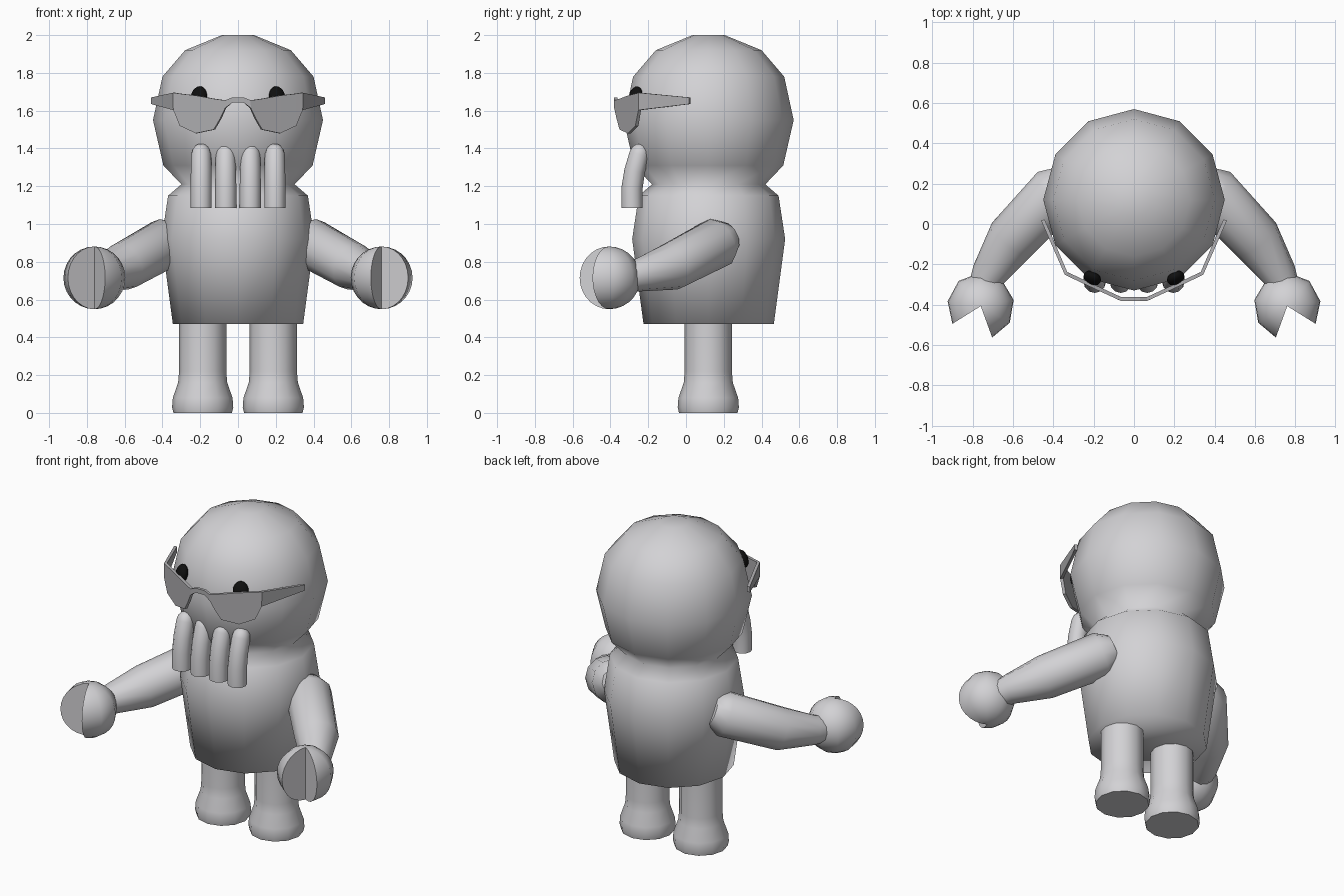
import bpy, bmesh, math
from mathutils import Vector

if "Cube" in bpy.data.objects:
    bpy.data.objects.remove(bpy.data.objects["Cube"])


def material(name, rgb):
    m = bpy.data.materials.new(name)
    m.diffuse_color = (*rgb, 1)
    m.use_nodes = True
    m.node_tree.nodes["Principled BSDF"].inputs["Base Color"].default_value = m.diffuse_color
    return m


GREY = material("light_grey", (0.65, 0.645, 0.665))
DARK = material("mid_grey", (0.43, 0.425, 0.44))
BLACK = material("black", (0.005, 0.005, 0.005))


def finish(name, bm, mat, angle=None):
    """Turn a bmesh into an object; angle is the smoothing limit in degrees."""
    bmesh.ops.recalc_face_normals(bm, faces=bm.faces[:])
    me = bpy.data.meshes.new(name)
    bm.to_mesh(me)
    bm.free()
    me.materials.append(mat)
    ob = bpy.data.objects.new(name, me)
    bpy.context.collection.objects.link(ob)
    if angle:
        bpy.ops.object.select_all(action='DESELECT')
        ob.select_set(True)
        bpy.context.view_layer.objects.active = ob
        bpy.ops.object.shade_smooth_by_angle(angle=math.radians(angle))
    return ob


def skin(bm, rings):
    """Join closed rings of points with quads and cap both ends."""
    vs = [[bm.verts.new(p) for p in r] for r in rings]
    n = len(vs[0])
    for a, b in zip(vs, vs[1:]):
        for i in range(n):
            bm.faces.new((a[i], a[(i + 1) % n], b[(i + 1) % n], b[i]))
    bm.faces.new(vs[0])
    bm.faces.new(vs[-1])


def lathe(name, profile, cx, cy, n, mat, angle):
    bm = bmesh.new()
    skin(bm, [[(cx + r * math.cos(2 * math.pi * i / n),
                cy + r * math.sin(2 * math.pi * i / n), z) for i in range(n)]
              for r, z in profile])
    return finish(name, bm, mat, angle)


def tube(name, path, n, mat, angle):
    """Sweep a round section along (x, y, z, radius) points."""
    pts = [Vector(p[:3]) for p in path]
    rings = []
    for i, p in enumerate(pts):
        t = (pts[min(i + 1, len(pts) - 1)] - pts[max(i - 1, 0)]).normalized()
        u = t.cross(Vector((0, 0, 1) if abs(t.z) < 0.8 else (1, 0, 0))).normalized()
        v = t.cross(u)
        r = path[i][3]
        rings.append([p + r * (u * math.cos(2 * math.pi * k / n)
                               + v * math.sin(2 * math.pi * k / n)) for k in range(n)])
    bm = bmesh.new()
    skin(bm, rings)
    return finish(name, bm, mat, angle)


# Head and torso in one turned shape
lathe("head_and_torso",
      [(0.345, 0.47), (0.405, 0.92), (0.37, 1.15), (0.30, 1.21), (0.395, 1.31),
       (0.45, 1.55), (0.40, 1.78), (0.28, 1.92), (0.085, 2.0)],
      0, 0.12, 12, GREY, 120)


def claw(name, s):
    """Ball hand with an open wedge, turned about a vertical axis."""
    bm = bmesh.new()
    c, r, rows, segs = Vector((s * 0.76, -0.407, 0.715)), 0.166, 14, 7
    cols = []
    for j in range(segs + 1):
        a = math.radians(-32 + 282 * j / segs)
        cols.append([bm.verts.new(c + r * Vector((
            s * math.sin(t) * math.cos(a), math.sin(t) * math.sin(a), math.cos(t))))
            for t in (math.pi * k / rows for k in range(1, rows))])
    top = bm.verts.new(c + Vector((0, 0, r)))
    bottom = bm.verts.new(c - Vector((0, 0, r)))
    for a, b in zip(cols, cols[1:]):
        bm.faces.new((top, a[0], b[0]))
        bm.faces.new((bottom, a[-1], b[-1]))
        for k in range(rows - 2):
            bm.faces.new((a[k], a[k + 1], b[k + 1], b[k]))
    # flat walls of the wedge
    bm.faces.new([top] + cols[0] + [bottom])
    bm.faces.new([top] + cols[-1] + [bottom])
    return finish(name, bm, GREY, 50)


for side, s in (("left", 1), ("right", -1)):
    # Arm bending forward to the wrist
    tube(side + "_arm",
         [(s * 0.33, 0.215, 0.93, 0.09), (s * 0.38, 0.165, 0.90, 0.135),
          (s * 0.605, -0.075, 0.775, 0.128), (s * 0.72, -0.25, 0.73, 0.088),
          (s * 0.74, -0.31, 0.72, 0.08)], 12, GREY, 60)
    claw(side + "_claw", s)
    # Leg flaring into the foot
    lathe(side + "_leg",
          [(0.155, 0), (0.162, 0.03), (0.158, 0.08), (0.13, 0.16), (0.125, 0.22), (0.125, 0.5)],
          s * 0.187, 0.118, 12, GREY, 60)
    # Eye, a flattened ball following the head surface
    bm = bmesh.new()
    bmesh.ops.create_uvsphere(bm, u_segments=16, v_segments=10, radius=1)
    eye = finish(side + "_eye", bm, BLACK, 60)
    eye.scale = (0.046, 0.032, 0.058)
    eye.rotation_euler = (math.radians(-14), 0, s * math.radians(29))
    eye.location = (s * 0.207, -0.268, 1.672)

# Four mouth tentacles with rounded tops and flat ends
for i in range(4):
    x = -0.195 + 0.13 * i
    tube(f"tentacle_{i + 1}",
         [(x, -0.286, 1.085, 0.056), (x, -0.286, 1.19, 0.056), (x, -0.272, 1.28, 0.055),
          (x, -0.247, 1.37, 0.053), (x, -0.239, 1.395, 0.046), (x, -0.232, 1.412, 0.032),
          (x, -0.229, 1.42, 0.012)], 12, GREY, 60)

# Glasses: wraparound strip of lenses, bridge and temples (x, y, top, bottom)
half = [(0.03, -0.372, 1.67, 1.642), (0.065, -0.372, 1.655, 1.615),
        (0.09, -0.36, 1.658, 1.56), (0.125, -0.344, 1.663, 1.50),
        (0.22, -0.30, 1.68, 1.48), (0.305, -0.26, 1.69, 1.52),
        (0.337, -0.245, 1.695, 1.603), (0.452, 0.02, 1.67, 1.635)]
columns = [(-x, y, t, b) for x, y, t, b in reversed(half)] + half
bm = bmesh.new()
pairs = [(bm.verts.new((x, y, t)), bm.verts.new((x, y, b))) for x, y, t, b in columns]
for (a, b), (c, d) in zip(pairs, pairs[1:]):
    bm.faces.new((a, b, d, c))
glasses = finish("glasses", bm, DARK)
thick = glasses.modifiers.new("thickness", 'SOLIDIFY')
thick.thickness = 0.018
thick.offset = 0
